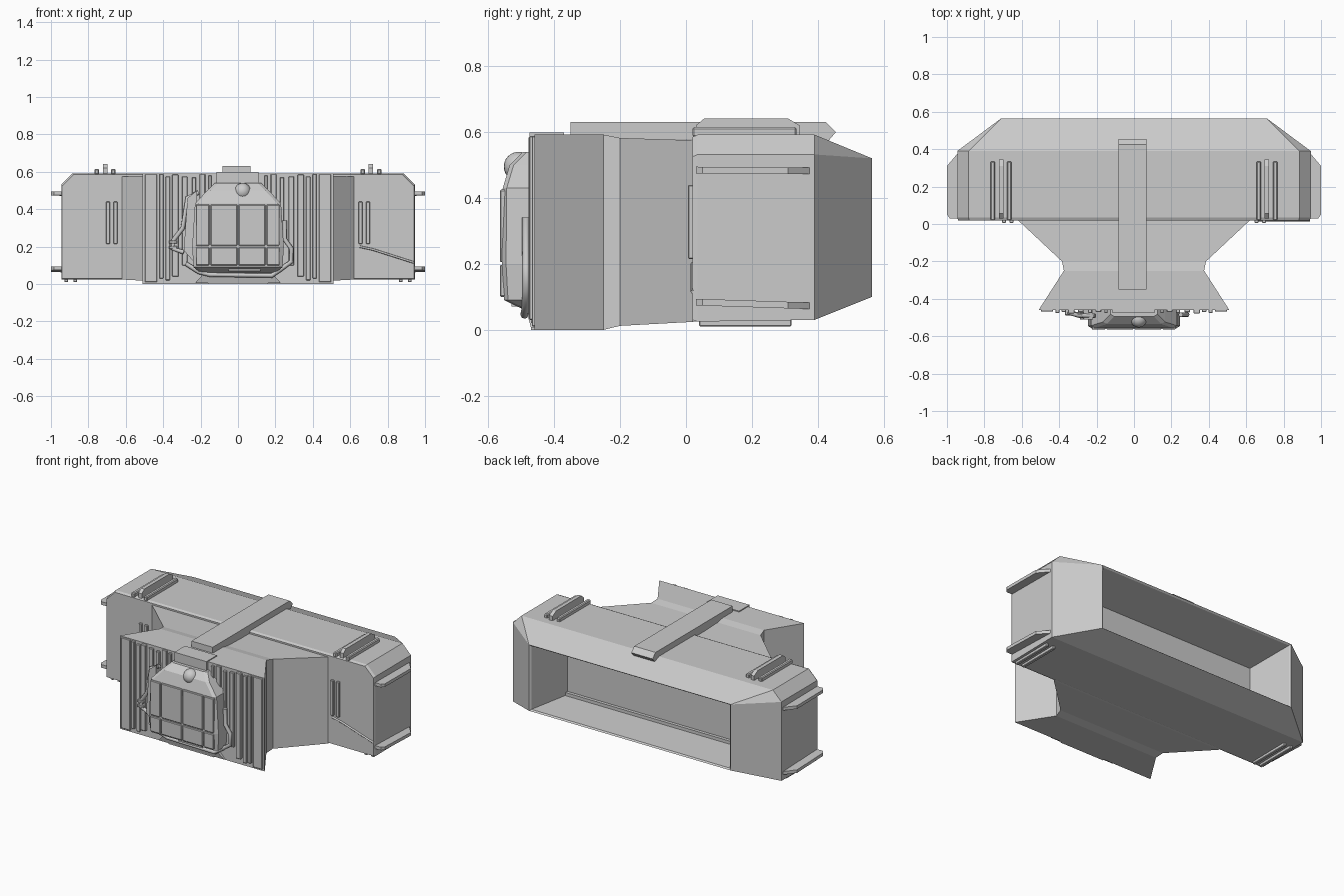
import bpy, bmesh, math

if "Cube" in bpy.data.objects:
    bpy.data.objects.remove(bpy.data.objects["Cube"])


def finish(name, bm, bevel=0.0):
    bmesh.ops.remove_doubles(bm, verts=bm.verts, dist=0.0005)
    bmesh.ops.recalc_face_normals(bm, faces=bm.faces)
    if bevel:
        bmesh.ops.bevel(bm, geom=bm.edges[:], offset=bevel, segments=1, affect='EDGES')
    me = bpy.data.meshes.new(name)
    bm.to_mesh(me)
    bm.free()
    ob = bpy.data.objects.new(name, me)
    bpy.context.collection.objects.link(ob)
    return ob


def loft(name, rings, bevel=0.0):
    """Skin a list of equal-length point rings and cap both ends."""
    bm = bmesh.new()
    vs = [[bm.verts.new(p) for p in r] for r in rings]
    n = len(rings[0])
    for a, b in zip(vs, vs[1:]):
        for i in range(n):
            j = (i + 1) % n
            bm.faces.new((a[i], a[j], b[j], b[i]))
    bm.faces.new(vs[0])
    bm.faces.new(vs[-1][::-1])
    return finish(name, bm, bevel)


def box(name, x0, x1, y0, y1, z0, z1, bevel=0.0):
    return loft(name, [[(x0, y0, z), (x1, y0, z), (x1, y1, z), (x0, y1, z)]
                       for z in (z0, z1)], bevel)


def side_prism(name, x0, x1, yz, bevel=0.0):
    """Extrude a side profile across x."""
    return loft(name, [[(x, y, z) for y, z in yz] for x in (x0, x1)], bevel)


def pipe(name, pts, r):
    cu = bpy.data.curves.new(name, 'CURVE')
    cu.dimensions = '3D'
    cu.bevel_depth = r
    cu.bevel_resolution = 2
    cu.use_fill_caps = True
    sp = cu.splines.new('POLY')
    sp.points.add(len(pts) - 1)
    for p, co in zip(sp.points, pts):
        p.co = (*co, 1)
    ob = bpy.data.objects.new(name, cu)
    bpy.context.collection.objects.link(ob)
    return ob


# Main hull: chamfered section, tapered back, tapering recess behind
def hull_ring(y, w, z0, z1, cx=0.0, cz=0.0):
    return [(-w, y, z0), (w, y, z0), (w, y, z1 - cz),
            (w - cx, y, z1), (cx - w, y, z1), (-w, y, z1 - cz)]


loft("main_hull", [hull_ring(.02, .94, .03, .585, .06, .06),
                   hull_ring(.035, .945, .025, .592, .06, .06),
                   hull_ring(.39, .945, .03, .592, .06, .06),
                   hull_ring(.565, .71, .10, .52),
                   hull_ring(.555, .70, .108, .512),
                   hull_ring(.29, .63, .12, .45)])
box("recess_sill", -.63, .63, .28, .31, .12, .14)

# Waisted neck flaring to the front plate
neck = [(-.46, .51, 0, .592), (-.25, .375, 0, .592), (-.20, .385, .012, .582),
        (.02, .62, .024, .575), (.06, .62, .03, .575)]
loft("neck", [[(-w, y, a), (w, y, a), (w, y, b), (-w, y, b)] for y, w, a, b in neck])

# Strap over the top
side_prism("top_strap", -.083, .067, [(-.35, .575), (-.35, .63), (.425, .63),
                                      (.455, .60), (.425, .565), (.38, .58)])
box("strap_bracket", -.115, .11, -.475, -.37, .53, .598)

# Vertical ribs on the front plate: x centre, width, bottom, top, depth
ribs = [(.465, .065, .01, .588, .008), (.41, .022, .03, .588, .016),
        (.375, .025, .02, .575, .01), (.335, .035, .04, .585, .018),
        (.285, .03, .10, .575, .012), (.235, .022, .25, .57, .016),
        (.19, .03, .40, .588, .01), (.15, .018, .45, .58, .016)]
for s in (-1, 1):
    side = "right" if s > 0 else "left"
    for i, (x, w, z0, z1, d) in enumerate(ribs):
        box(f"front_rib_{side}_{i}", s * x - w / 2, s * x + w / 2,
            -.46 - d, -.45, z0, z1, .003)

    # Twin bars on each wing front
    for i, x in enumerate((.655, .695)):
        box(f"wing_bar_{side}_{i}", s * x - .01, s * x + .01, .006, .03, .215, .44, .003)

    # Roof rails: low pair with a tall one between
    for i, x in enumerate((.667, .755)):
        box(f"roof_rail_low_{side}_{i}", s * x - .012, s * x + .012, .02, .335, .585, .615, .005)
    side_prism(f"roof_rail_tall_{side}", s * .71 - .012, s * .71 + .012,
               [(.03, .585), (.03, .62), (.055, .641), (.31, .641), (.345, .62), (.345, .585)])

    # Skids underneath
    for i, x in enumerate((.87, .918)):
        box(f"skid_{side}_{i}", s * x - .01, s * x + .01, .04, .32, .01, .035, .003)

    # End rails, slightly tilted slabs
    for lab, zf, zb in (("upper", .485, .482), ("lower", .085, .073)):
        plan = [(.93, .03), (.985, .03), (1.0, .05), (1.0, .31), (.945, .375), (.93, .375)]
        loft(f"end_rail_{lab}_{side}",
             [[(s * x, y, zf + (zb - zf) * y / .37 + dz) for x, y in plan]
              for dz in (-.01, .01)])

# Diagonal ridge on one wing
pipe("wing_ridge", [(.65, .02, .20), (.72, .02, .185), (.94, .02, .115)], .006)

# Front pack: sections stacked along z
sections = [(.06, .20, -.49), (.09, .238, -.552), (.20, .245, -.558),
            (.43, .23, -.556), (.50, .165, -.535), (.54, .125, -.495)]
loft("front_pack", [[(-w, -.45, z), (w, -.45, z), (w, y + .012, z), (w - .02, y, z),
                     (.02 - w, y, z), (-w, y + .012, z)] for z, w, y in sections])
for j, (z0, z1) in enumerate(((.10, .197), (.205, .425))):
    for i, (x0, x1) in enumerate(((-.225, -.153), (-.147, -.003), (.003, .147), (.153, .222))):
        box(f"pack_panel_{j}_{i}", x0, x1, -.565, -.54, z0, z1, .004)
box("pack_lip", -.05, .12, -.53, -.47, .07, .10)

# Dome on the pack's sloping top
bm = bmesh.new()
bmesh.ops.create_uvsphere(bm, u_segments=20, v_segments=12, radius=.045)
dome = finish("pack_dome", bm)
dome.location = (.025, -.508, .495)
dome.data.shade_smooth()

# Shoulder housing beside the pack
loft("side_housing", [[(-.29, y, .18), (-.22, y, .10), (-.22, y, .50), (-.27, y, .46)]
                      for y in (-.45, -.51)])

# Foot wedge under the pack
loft("foot_wedge", [[(-w, -.45, z), (w, -.45, z), (w, y, z), (-w, y, z)]
                    for z, w, y in ((.005, .23, -.47), (.06, .18, -.485))])
box("underside_bar", -.16, .16, -.47, -.42, 0, .02)

# Hoses around the pack
pipe("hose_left", [(-.21, -.49, .49), (-.27, -.49, .46), (-.295, -.49, .30),
                   (-.345, -.475, .235), (-.35, -.475, .19), (-.29, -.485, .17)], .012)
pipe("hose_bottom", [(-.28, -.485, .11), (-.21, -.485, .065), (-.15, -.49, .05),
                     (.18, -.49, .045), (.23, -.485, .08), (.285, -.485, .12),
                     (.285, -.485, .19), (.25, -.485, .24), (.25, -.485, .34)], .012)
for i, z in enumerate((.195, .225)):
    box(f"hose_clamp_{i}", -.37, -.325, -.488, -.455, z - .008, z + .008, .003)
